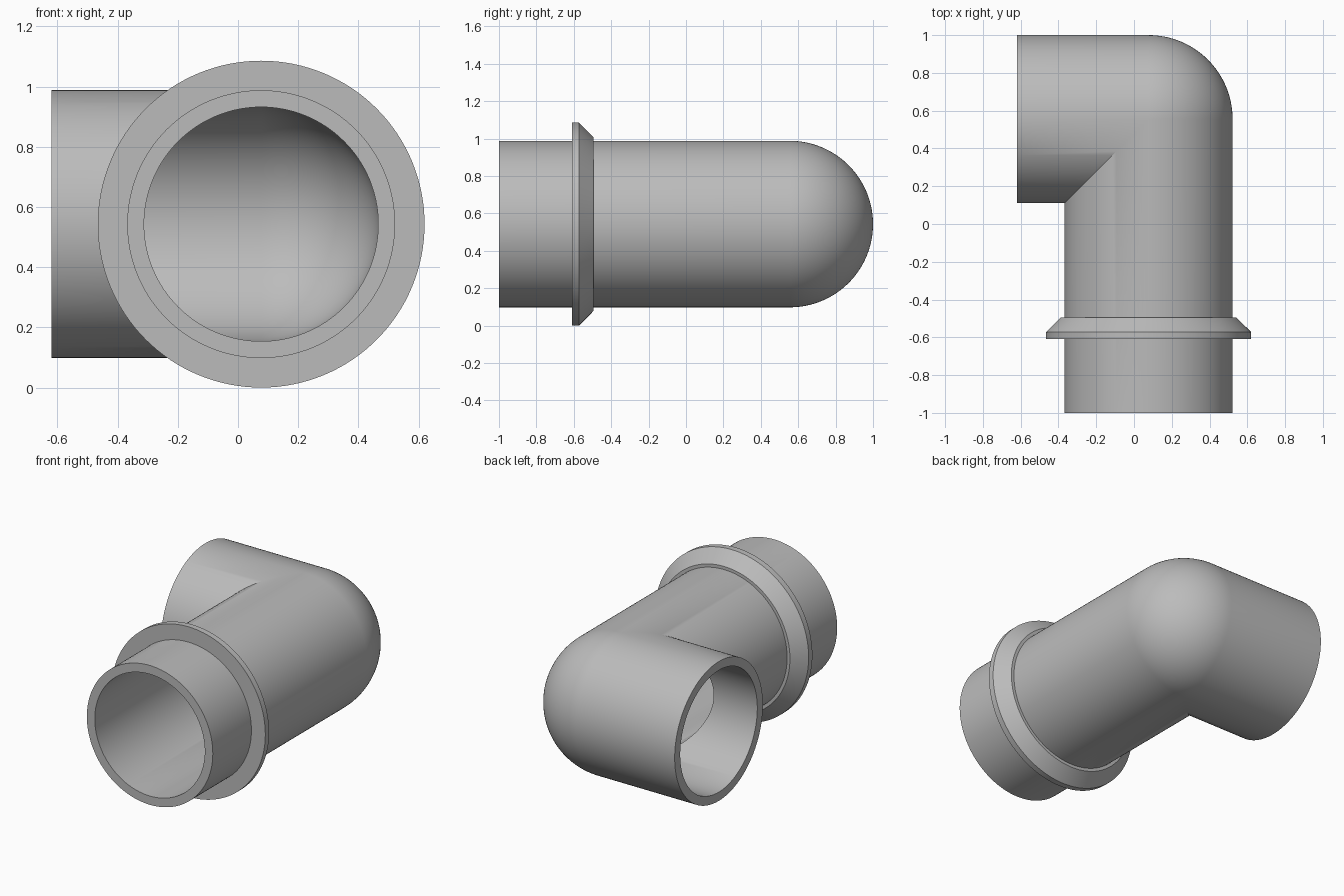
import bpy
import bmesh
from math import sin, cos, tau, pi

if "Cube" in bpy.data.objects:
    bpy.data.objects.remove(bpy.data.objects["Cube"], do_unlink=True)

SIDES = 128
BEND_STEPS = 32
CX, CY, CZ = 0.077, 0.555, 0.543      # centre of the bend
OUTER, BORE = 0.445, 0.389
FRONT_END, SIDE_END = -1.0, -0.62

grey = bpy.data.materials.new("pipe grey")
grey.use_nodes = True
colour = (0.5, 0.5, 0.5, 1.0)
grey.diffuse_color = colour
grey.node_tree.nodes["Principled BSDF"].inputs["Base Color"].default_value = colour


def closed_loft(name, rings):
    """Join a closed cycle of rings into a solid with smooth shading."""
    bm = bmesh.new()
    rows = [[bm.verts.new(p) for p in ring] for ring in rings]
    for i, row in enumerate(rows):
        following = rows[(i + 1) % len(rows)]
        for j in range(SIDES):
            k = (j + 1) % SIDES
            bm.faces.new((row[j], row[k], following[k], following[j]))
    bmesh.ops.remove_doubles(bm, verts=bm.verts, dist=0.00001)
    bmesh.ops.recalc_face_normals(bm, faces=bm.faces)
    mesh = bpy.data.meshes.new(name)
    bm.to_mesh(mesh)
    bm.free()
    mesh.materials.append(grey)
    obj = bpy.data.objects.new(name, mesh)
    bpy.context.collection.objects.link(obj)
    bpy.ops.object.select_all(action='DESELECT')
    obj.select_set(True)
    bpy.context.view_layer.objects.active = obj
    bpy.ops.object.shade_smooth_by_angle(angle=pi / 6)
    return obj


def circle(radius):
    return [(radius * cos(tau * i / SIDES), radius * sin(tau * i / SIDES))
            for i in range(SIDES)]


def bend_ring(radius, turn):
    """Outer half swings round the bend, inner half stays on the mitre."""
    ring = []
    for c, s in circle(radius):
        dx, dy = (c * cos(turn), c * sin(turn)) if c > 0 else (c, c)
        ring.append((CX + dx, CY + dy, CZ + s))
    return ring


def elbow_surface(radius):
    front = [(CX + c, FRONT_END, CZ + s) for c, s in circle(radius)]
    side = [(SIDE_END, CY + c, CZ + s) for c, s in circle(radius)]
    bend = [bend_ring(radius, pi / 2 * i / BEND_STEPS)
            for i in range(BEND_STEPS + 1)]
    return [front] + bend + [side]


# Hollow elbow: outside skin, then bore back to the start
closed_loft("elbow_pipe", elbow_surface(OUTER) + elbow_surface(BORE)[::-1])

# Collar with a chamfered back edge
collar_profile = [(0.42, -0.61), (0.543, -0.61), (0.543, -0.572),
                  (0.465, -0.495), (0.42, -0.495)]
closed_loft("collar", [[(CX + c, y, CZ + s) for c, s in circle(r)]
                       for r, y in collar_profile])
